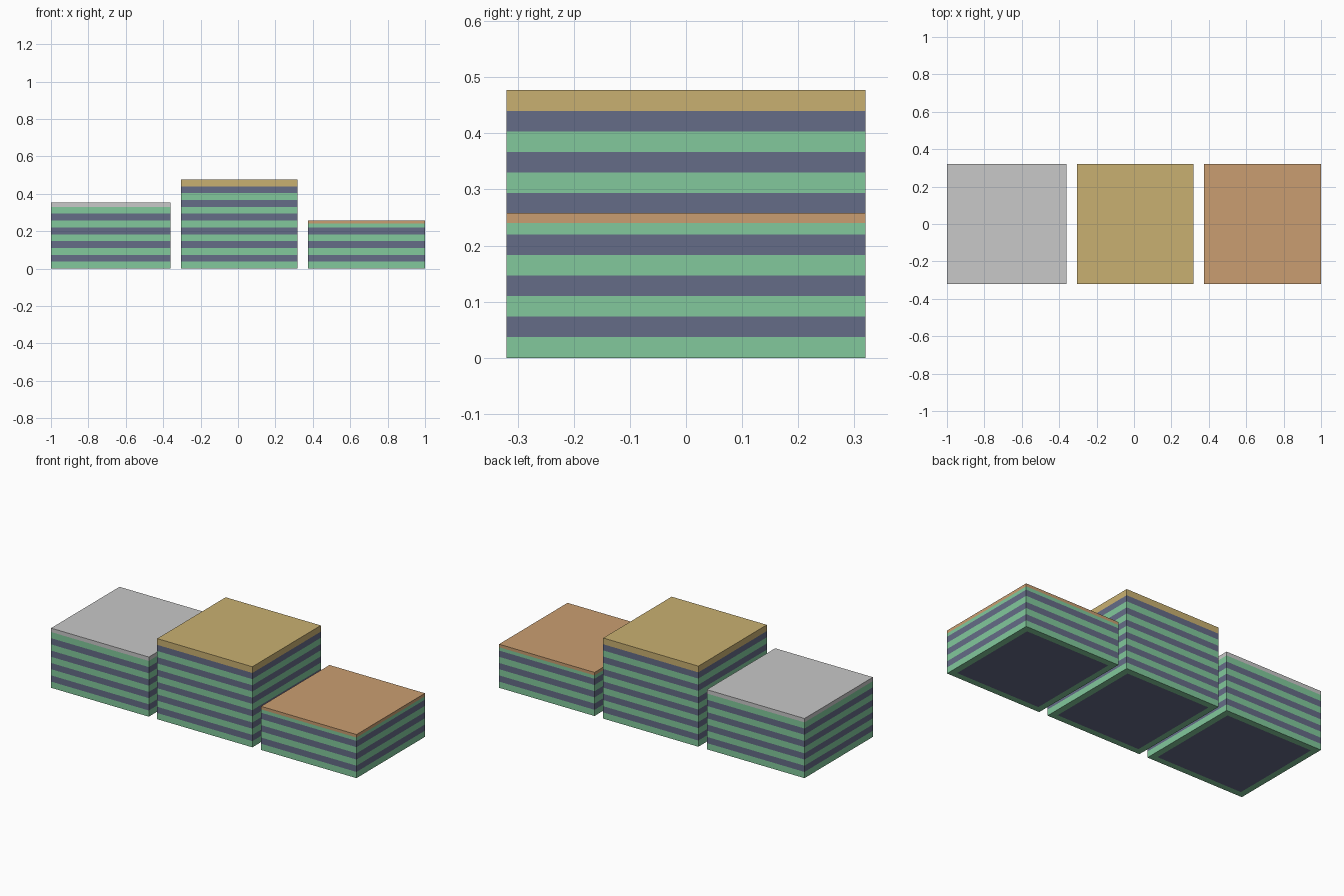
import bpy
import bmesh
from mathutils import Matrix, Vector

old = bpy.data.objects.get("Cube")
if old:
    bpy.data.objects.remove(old, do_unlink=True)


def material(name, rgb):
    """Flat material from 0-255 display colour, stored as linear values."""
    lin = [((c / 255 + 0.055) / 1.055) ** 2.4 for c in rgb]
    mat = bpy.data.materials.new(name)
    mat.use_nodes = True
    mat.diffuse_color = (*lin, 1)
    bsdf = next(n for n in mat.node_tree.nodes if n.type == 'BSDF_PRINCIPLED')
    bsdf.inputs["Base Color"].default_value = (*lin, 1)
    return mat


GREEN = material("mint_green", (130, 201, 156))
NAVY = material("slate_blue", (101, 108, 135))
SILVER = material("silver", (200, 200, 200))
GOLD = material("gold", (201, 176, 113))
BRONZE = material("bronze", (202, 158, 113))

STRIPE = 0.0367   # height of one stripe
DEPTH = 0.64
RIM = 0.037       # border around the underside


def podium_block(name, x0, x1, cap_z, height, cap):
    """Striped box with a coloured cap and an inset panel underneath."""
    bm = bmesh.new()
    place = Matrix.Translation(((x0 + x1) / 2, 0, height / 2))
    bmesh.ops.create_cube(bm, size=1, matrix=place @ Matrix.Diagonal((x1 - x0, DEPTH, height, 1)))

    # cut the sides at each stripe boundary and below the cap
    cuts = [i * STRIPE for i in range(1, 14) if i * STRIPE < cap_z - 0.005] + [cap_z]
    for z in cuts:
        bmesh.ops.bisect_plane(bm, geom=bm.verts[:] + bm.edges[:] + bm.faces[:],
                               plane_co=Vector((0, 0, z)), plane_no=Vector((0, 0, 1)))

    # alternate the stripes by height
    bm.normal_update()
    for face in bm.faces:
        z = face.calc_center_median().z
        face.material_index = 2 if z > cap_z else int(z / STRIPE) % 2

    # underside panel
    bottom = [f for f in bm.faces if f.normal.z < -0.9]
    bmesh.ops.inset_region(bm, faces=bottom, thickness=RIM, use_even_offset=True)
    for face in bottom:
        face.material_index = 1

    mesh = bpy.data.meshes.new(name)
    for mat in (GREEN, NAVY, cap):
        mesh.materials.append(mat)
    bm.to_mesh(mesh)
    bm.free()
    obj = bpy.data.objects.new(name, mesh)
    bpy.context.collection.objects.link(obj)
    return obj


podium_block("second_place_block", -1.0, -0.36, 0.33, 0.353, SILVER)
podium_block("first_place_block", -0.305, 0.318, 0.44, 0.477, GOLD)
podium_block("third_place_block", 0.375, 1.0, 0.24, 0.258, BRONZE)
